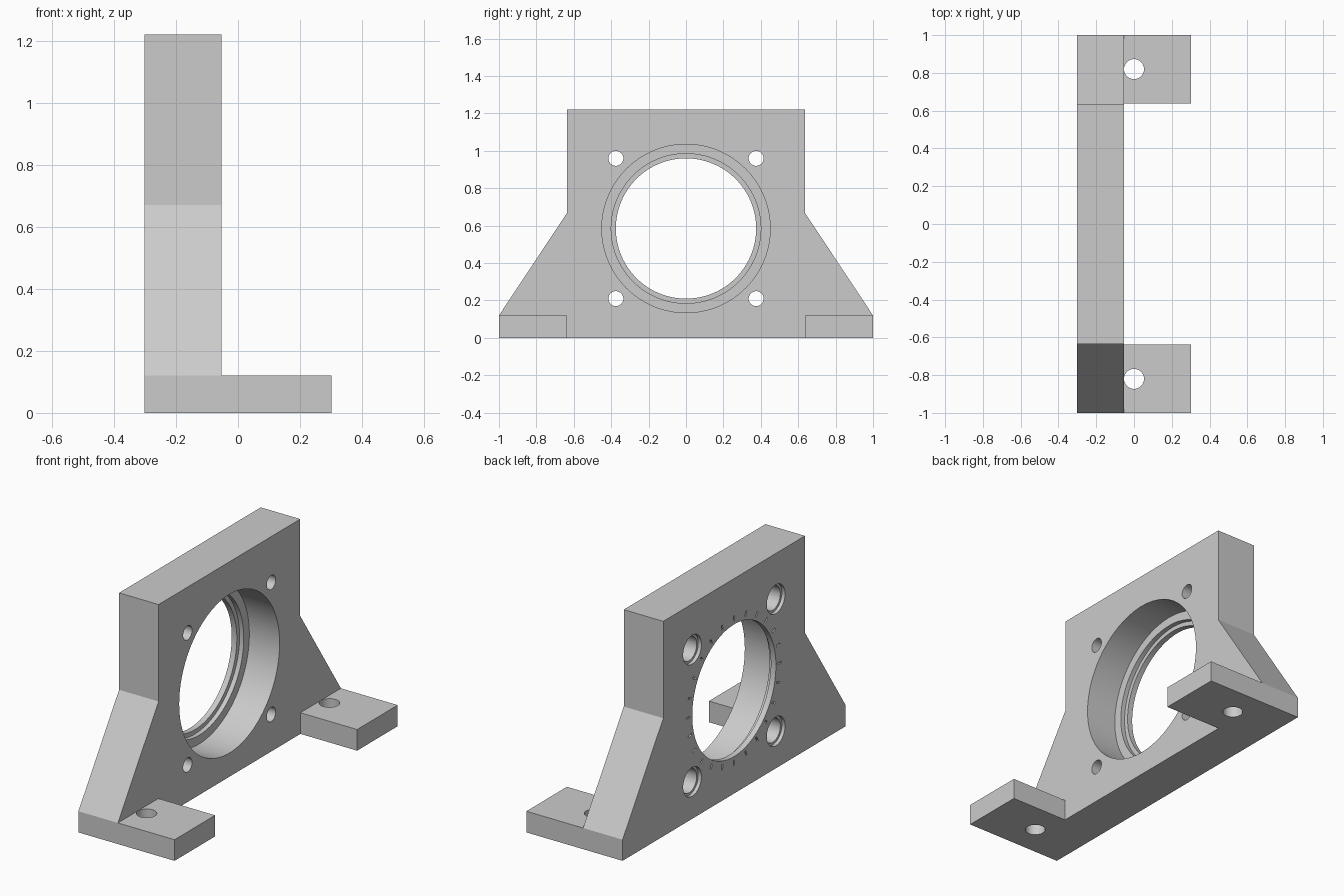
import bpy
import bmesh
import math
from mathutils import Matrix, Vector

cube = bpy.data.objects.get("Cube")
if cube:
    bpy.data.objects.remove(cube, do_unlink=True)

X_BACK, X_FACE, X_FOOT = -0.302, -0.054, 0.302
BORE_Z = 0.585
BOLT = 0.375

metal = bpy.data.materials.new("light grey metal")
metal.use_nodes = True
grey = (0.6, 0.6, 0.6, 1)
metal.diffuse_color = grey
metal.node_tree.nodes["Principled BSDF"].inputs["Base Color"].default_value = grey


def finish(name, bm):
    bmesh.ops.recalc_face_normals(bm, faces=bm.faces)
    mesh = bpy.data.meshes.new(name)
    bm.to_mesh(mesh)
    bm.free()
    mesh.materials.append(metal)
    ob = bpy.data.objects.new(name, mesh)
    bpy.context.collection.objects.link(ob)
    return ob


def box(name, lo, hi, turn=Matrix()):
    lo, hi = Vector(lo), Vector(hi)
    bm = bmesh.new()
    bmesh.ops.create_cube(bm, size=1, matrix=turn @ Matrix.Translation((lo + hi) / 2)
                          @ Matrix.Diagonal((*(hi - lo), 1)))
    return finish(name, bm)


def stepped_bore(name, profile, y, z, sides):
    """Revolve (x, radius) pairs about an axis along x."""
    bm = bmesh.new()
    rings = []
    for x, r in profile:
        rings.append([bm.verts.new((x, y + r * math.cos(a), z + r * math.sin(a)))
                      for a in (math.tau * i / sides for i in range(sides))])
    for a, b in zip(rings, rings[1:]):
        for i in range(sides):
            j = (i + 1) % sides
            bm.faces.new((a[i], a[j], b[j], b[i]))
    bm.faces.new(rings[0])
    bm.faces.new(rings[-1])
    return finish(name, bm)


def combine(target, tool, operation):
    mod = target.modifiers.new(tool.name, 'BOOLEAN')
    mod.operation, mod.solver, mod.object = operation, 'EXACT', tool
    bpy.ops.object.select_all(action='DESELECT')
    bpy.context.view_layer.objects.active = target
    target.select_set(True)
    bpy.ops.object.modifier_apply(modifier=mod.name)
    bpy.data.objects.remove(tool, do_unlink=True)


# Upright plate with sloped shoulders
half = [(1, 0), (1, 0.12), (0.635, 0.67), (0.635, 1.22)]
outline = half + [(-y, z) for y, z in reversed(half)]
bm = bmesh.new()
face = bm.faces.new([bm.verts.new((X_BACK, y, z)) for y, z in outline])
new = bmesh.ops.extrude_face_region(bm, geom=[face])["geom"]
bmesh.ops.translate(bm, vec=(X_FACE - X_BACK, 0, 0),
                    verts=[v for v in new if isinstance(v, bmesh.types.BMVert)])
bracket = finish("bearing_bracket", bm)

# Feet with a vertical mounting hole each
for s in (-1, 1):
    y0, y1 = sorted((s * 0.637, s))
    combine(bracket, box("foot", (X_FACE - 0.05, y0, 0), (X_FOOT, y1, 0.12)), 'UNION')
for s in (-1, 1):
    bm = bmesh.new()
    bmesh.ops.create_cone(bm, cap_ends=True, segments=48, radius1=0.053, radius2=0.053,
                          depth=0.4, matrix=Matrix.Translation((0, s * 0.82, 0.06)))
    combine(bracket, finish("foot_hole", bm), 'DIFFERENCE')

# Central bearing seat, stepping down to a lip at the back
seat = [(X_FACE + 0.1, 0.45), (-0.244, 0.45), (-0.244, 0.4),
        (-0.27, 0.4), (-0.27, 0.375), (X_BACK - 0.1, 0.375)]
combine(bracket, stepped_bore("bearing_seat", seat, 0, BORE_Z, 128), 'DIFFERENCE')

# Bolt holes, counterbored from the back
bolt = [(X_FACE + 0.1, 0.04), (-0.2, 0.04), (-0.2, 0.068), (-0.282, 0.068),
        (-0.282, 0.082), (X_BACK - 0.1, 0.082)]
for sy in (-1, 1):
    for sz in (-1, 1):
        combine(bracket, stepped_bore("bolt_hole", bolt, sy * BOLT, BORE_Z + sz * BOLT, 40),
                'DIFFERENCE')

# Ring of engraved index marks on the back
marks = []
for i in range(24):
    turn = Matrix.Translation((0, 0, BORE_Z)) @ Matrix.Rotation(math.tau * i / 24, 4, 'X')
    marks.append(box("index_mark", (X_BACK - 0.02, -0.005, 0.395),
                     (X_BACK + 0.008, 0.005, 0.425), turn))
bpy.ops.object.select_all(action='DESELECT')
for m in marks:
    m.select_set(True)
bpy.context.view_layer.objects.active = marks[0]
bpy.ops.object.join()
combine(bracket, marks[0], 'DIFFERENCE')

# Smooth bores, sharp machined edges
bpy.ops.object.select_all(action='DESELECT')
bracket.select_set(True)
bpy.context.view_layer.objects.active = bracket
bpy.ops.object.shade_smooth_by_angle(angle=math.radians(25))
